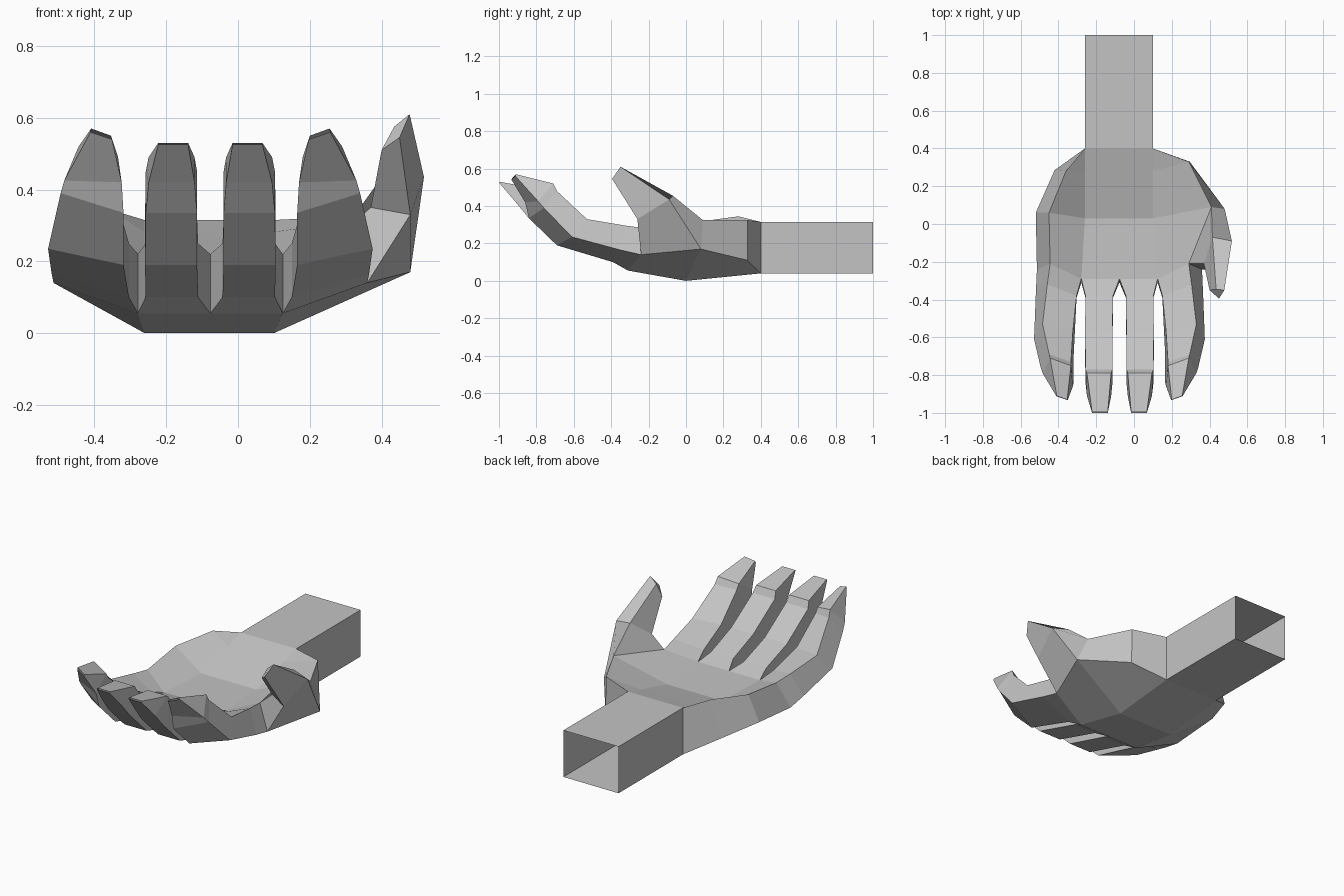
import bpy
import bmesh
from mathutils import Vector

cube = bpy.data.objects.get("Cube")
if cube:
    bpy.data.objects.remove(cube, do_unlink=True)

skin = bpy.data.materials.new("plain grey")
skin.use_nodes = True
grey = (0.55, 0.55, 0.55, 1)
skin.diffuse_color = grey
skin.node_tree.nodes["Principled BSDF"].inputs["Base Color"].default_value = grey

MIDLINE = -0.077     # the finger row mirrors about this x
LEFT, RIGHT = -0.26, 0.10


def mirrored(sections):
    return [[(2 * MIDLINE - x, y, z) for x, y, z in ring] for ring in sections]


def loft(name, sections):
    """Join successive closed rings of points with flat faces, ends left open."""
    bm = bmesh.new()
    rings = [[bm.verts.new(Vector(p)) for p in ring] for ring in sections]
    for a, b in zip(rings, rings[1:]):
        for i in range(len(a)):
            j = (i + 1) % len(a)
            bm.faces.new((a[i], a[j], b[j], b[i]))
    bmesh.ops.remove_doubles(bm, verts=bm.verts, dist=0.0005)
    bmesh.ops.recalc_face_normals(bm, faces=bm.faces)
    # flip if the shell ended up inside out
    centre = sum((v.co for v in bm.verts), Vector()) / len(bm.verts)
    if sum((f.calc_center_median() - centre).dot(f.normal) * f.calc_area() for f in bm.faces) < 0:
        bmesh.ops.reverse_faces(bm, faces=bm.faces)
    mesh = bpy.data.meshes.new(name)
    bm.to_mesh(mesh)
    bm.free()
    mesh.materials.append(skin)
    obj = bpy.data.objects.new(name, mesh)
    bpy.context.collection.objects.link(obj)
    return obj


# Wrist: open square tube
def wrist_ring(y):
    return [(LEFT, y, 0.315), (RIGHT, y, 0.315), (RIGHT, y, 0.04), (LEFT, y, 0.04)]


loft("wrist", [wrist_ring(1.0), wrist_ring(0.4)])

# Palm: cupped, from the wrist to the finger roots
crotch = 0.125
far_crotch = 2 * MIDLINE - crotch
a, b, c, d = wrist_ring(0.4)
index_root = [(crotch, -0.29, 0.22), (0.29, -0.21, 0.28), (0.36, -0.24, 0.14), (crotch, -0.31, 0.055)]
little_root = mirrored([index_root])[0]
heel = [(-0.36, 0.28, 0.345), (LEFT, 0.28, 0.282), (RIGHT, 0.28, 0.282), (0.29, 0.33, 0.325),
        (0.295, 0.33, 0.11), (RIGHT, 0.3, 0.03), (LEFT, 0.3, 0.03), (-0.42, 0.285, 0.13)]
middle = [(-0.45, 0.06, 0.315), (LEFT, 0.03, 0.215), (RIGHT, 0.03, 0.215), (0.41, 0.09, 0.325),
          (0.48, 0.08, 0.17), (RIGHT, 0, 0), (LEFT, 0, 0), (-0.52, 0.06, 0.17)]
front = [little_root[1], little_root[0], index_root[0], index_root[1],
         index_root[2], index_root[3], little_root[3], little_root[2]]
loft("palm", [[a, a, b, b, c, c, d, d], heel, middle, front])

# Outer fingers: inner top, outer top, outer bottom, inner bottom
index = [
    index_root,
    [(0.15, -0.38, 0.25), (0.305, -0.32, 0.295), (0.365, -0.35, 0.165), (0.15, -0.39, 0.10)],
    [(0.17, -0.57, 0.32), (0.33, -0.53, 0.33), (0.375, -0.61, 0.235), (0.165, -0.69, 0.19)],
    [(0.18, -0.73, 0.46), (0.295, -0.69, 0.48), (0.34, -0.76, 0.39), (0.165, -0.84, 0.335)],
    [(0.18, -0.75, 0.49), (0.29, -0.71, 0.52), (0.33, -0.79, 0.425), (0.17, -0.86, 0.42)],
    [(0.20, -0.93, 0.55), (0.255, -0.91, 0.57), (0.257, -0.912, 0.56), (0.197, -0.933, 0.54)],
]
loft("index_finger", index)
loft("little_finger", mirrored(index))

# Middle fingers: side profile as inner x, outer x, top y, top z, bottom y, bottom z
profile = [
    (MIDLINE, crotch, -0.29, 0.22, -0.31, 0.055),
    (-0.043, 0.103, -0.38, 0.25, -0.39, 0.10),
    (-0.04, 0.105, -0.57, 0.32, -0.69, 0.19),
    (-0.04, 0.103, -0.77, 0.45, -0.84, 0.335),
    (-0.033, 0.095, -0.79, 0.49, -0.91, 0.42),
    (-0.015, 0.068, -0.995, 0.53, -1.0, 0.525),
]
long_finger = [[(l, ty, tz), (r, ty, tz), (r, by, bz), (l, by, bz)]
               for l, r, ty, tz, by, bz in profile]
loft("middle_finger", long_finger)
loft("ring_finger", mirrored(long_finger))

# Thumb: rises from the side of the palm
tip = [(0.435, -0.345, 0.575), (0.478, -0.35, 0.61), (0.45, -0.395, 0.545), (0.40, -0.35, 0.51)]
thumb = [
    [middle[3], middle[4], index_root[2], index_root[1]],
    [(0.415, -0.07, 0.455), (0.518, -0.09, 0.435), (0.48, -0.26, 0.33), (0.37, -0.21, 0.35)],
    tip,
    [Vector(tip[1]).lerp(Vector(tip[2]), 0.5)] * 4,
]
bm_thumb = loft("thumb", thumb[:3])
bm = bmesh.new()
bm.from_mesh(bm_thumb.data)
bm.verts.ensure_lookup_table()
bm.faces.new(bm.verts[-4:])      # close the thumb tip
bmesh.ops.recalc_face_normals(bm, faces=bm.faces)
bm.to_mesh(bm_thumb.data)
bm.free()
